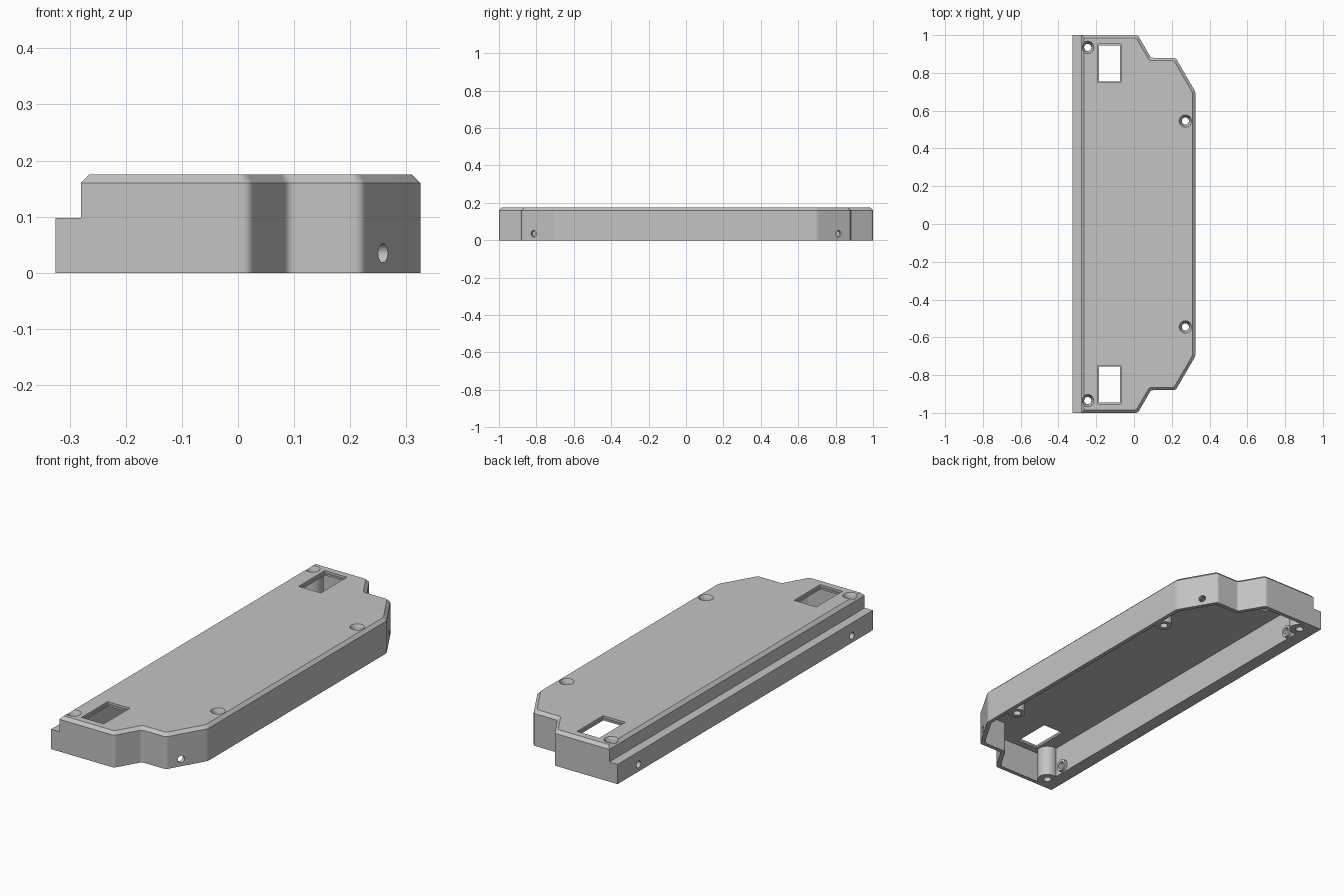
import bpy, bmesh, math
from mathutils import Vector, Matrix

cube = bpy.data.objects.get("Cube")
if cube:
    bpy.data.objects.remove(cube, do_unlink=True)

grey = bpy.data.materials.new("plain_grey")
grey.use_nodes = True
GREY = (0.55, 0.55, 0.55, 1)
grey.diffuse_color = GREY
grey.node_tree.nodes["Principled BSDF"].inputs["Base Color"].default_value = GREY

HEIGHT = 0.175
WALL = 0.02


def outline(left, inset=0.0):
    """Plan of the cover, inset evenly, with softened corners on the +x side."""
    half = [(left, -1), (0.02, -1), (0.09, -0.88), (0.22, -0.88), (0.325, -0.7)]
    pts = [Vector(p) for p in half] + [Vector((x, -y)) for x, y in reversed(half)]
    n = len(pts)
    moved = []
    for i, p in enumerate(pts):
        a = (p - pts[i - 1]).normalized()
        b = (pts[(i + 1) % n] - p).normalized()
        na, nb = Vector((-a.y, a.x)), Vector((-b.y, b.x))
        moved.append(p + (na + nb) * inset / (1 + na.dot(nb)))
    result = []
    for i, p in enumerate(moved):
        if p.x < 0:
            result.append(p)
            continue
        s = p + (moved[i - 1] - p).normalized() * 0.012
        e = p + (moved[(i + 1) % n] - p).normalized() * 0.012
        for k in range(5):
            t = k / 4
            result.append(s * (1 - t) ** 2 + p * 2 * t * (1 - t) + e * t * t)
    return result


def circle(r, n=32):
    return [Vector((r * math.cos(2 * math.pi * i / n), r * math.sin(2 * math.pi * i / n)))
            for i in range(n)]


def rect(w, d):
    return [Vector((x * w / 2, y * d / 2)) for x, y in ((-1, -1), (1, -1), (1, 1), (-1, 1))]


def loft(name, layers, matrix=Matrix()):
    """Closed solid through a stack of (height, outline) layers."""
    bm = bmesh.new()
    rings = [[bm.verts.new((p.x, p.y, z)) for p in pts] for z, pts in layers]
    for low, high in zip(rings, rings[1:]):
        n = len(low)
        for i in range(n):
            j = (i + 1) % n
            corners = (low[i], low[j], high[j], high[i])
            if (corners[0].co - corners[3].co).length + (corners[1].co - corners[2].co).length > 1e-6:
                bm.faces.new(corners)
    bm.faces.new(rings[0][::-1])
    bm.faces.new(rings[-1])
    bmesh.ops.remove_doubles(bm, verts=bm.verts, dist=1e-6)
    bmesh.ops.recalc_face_normals(bm, faces=bm.faces)
    bm.transform(matrix)
    mesh = bpy.data.meshes.new(name)
    bm.to_mesh(mesh)
    bm.free()
    mesh.materials.append(grey)
    obj = bpy.data.objects.new(name, mesh)
    bpy.context.collection.objects.link(obj)
    return obj


def activate(obj):
    bpy.ops.object.select_all(action="DESELECT")
    obj.select_set(True)
    bpy.context.view_layer.objects.active = obj


def cut(target, cutter):
    cutter.hide_render = True
    mod = target.modifiers.new("cut", "BOOLEAN")
    mod.operation = "DIFFERENCE"
    mod.solver = "EXACT"
    mod.object = cutter
    activate(target)
    bpy.ops.object.modifier_apply(modifier=mod.name)
    bpy.data.objects.remove(cutter, do_unlink=True)


def along(direction, position):
    turn = Vector(direction).to_track_quat("Z", "Y").to_matrix().to_4x4()
    return Matrix.Translation(position) @ turn


# Outer body: low ledge on the -x side and chamfered top edge
cover = loft("cover_shell", [
    (0, outline(-0.325)), (0.098, outline(-0.325)), (0.098, outline(-0.28)),
    (0.16, outline(-0.28)), (HEIGHT, outline(-0.28, 0.015))])

# Underside cavity, leaving screw posts and side hole bosses standing
inner = outline(-0.28, WALL)
cavity = loft("cavity_cutter", [(-0.05, inner), (HEIGHT - WALL, inner)])
screws = [(x, y * s, r) for x, y, r in ((-0.245, 0.935, 0.048), (0.272, 0.545, 0.04))
          for s in (-1, 1)]
for x, y, r in screws:
    cut(cavity, loft("post", [(-0.1, circle(r)), (0.2, circle(r))],
                     Matrix.Translation((x, y, 0))))
for s in (-1, 1):
    cut(cavity, loft("side_boss", [(-0.05, circle(0.03)), (0.015, circle(0.03))],
                     along((1, 0, 0), (-0.26, 0.835 * s, 0.035))))
cut(cover, cavity)

# Countersunk screw holes
for x, y, r in screws:
    cut(cover, loft("screw_hole", [(-0.05, circle(0.019)), (0.15, circle(0.019)),
                                   (HEIGHT, circle(0.033)), (0.2, circle(0.033))],
                    Matrix.Translation((x, y, 0))))

for s in (-1, 1):
    # Stepped rectangular windows in the top
    cut(cover, loft("window", [(0.13, rect(0.112, 0.192)), (0.164, rect(0.112, 0.192)),
                               (0.164, rect(0.122, 0.204)), (0.2, rect(0.122, 0.204))],
                    Matrix.Translation((-0.13, 0.85 * s, 0))))
    # Round holes through the slanted walls and the ledge wall
    hole = [(-0.06, circle(0.017)), (0.06, circle(0.017))]
    cut(cover, loft("slant_hole", hole, along((0.864, 0.504 * s, 0), (0.26, 0.815 * s, 0.035))))
    cut(cover, loft("ledge_hole", [(-0.1, circle(0.017)), (0.1, circle(0.017))],
                    along((1, 0, 0), (-0.29, 0.835 * s, 0.035))))

# Smooth rounded corners, flat broad faces
activate(cover)
bpy.ops.object.shade_smooth_by_angle(angle=math.radians(30))
weighted = cover.modifiers.new("flat_faces", "WEIGHTED_NORMAL")
weighted.keep_sharp = True
